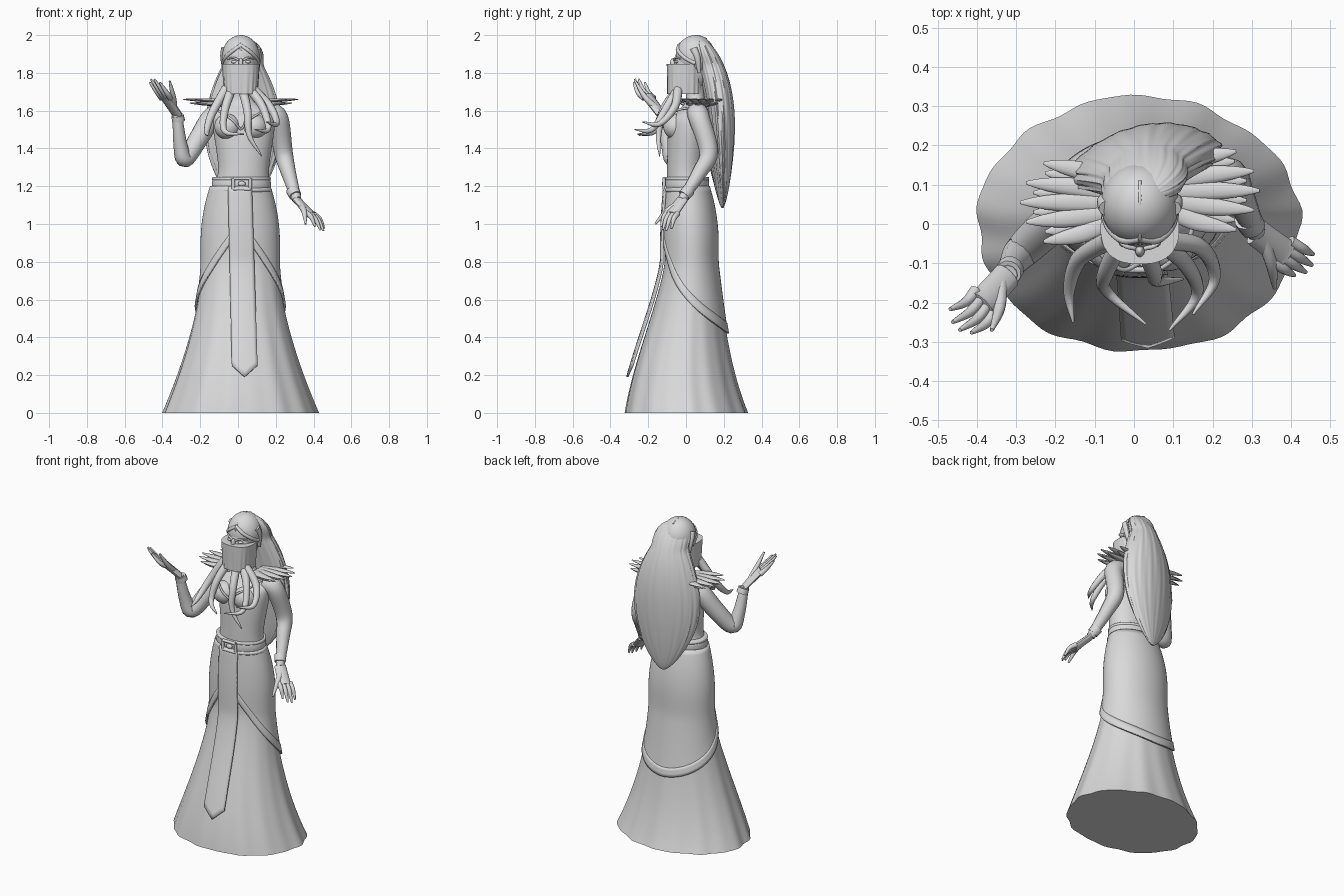
import bpy, bmesh
from math import sin, cos, acos, pi, radians, sqrt
from mathutils import Vector, Matrix

cube = bpy.data.objects.get("Cube")
if cube:
    bpy.data.objects.remove(cube, do_unlink=True)

colour = (.7, .7, .7, 1)
grey = bpy.data.materials.new("stone_grey")
grey.use_nodes = True
grey.diffuse_color = colour
grey.node_tree.nodes["Principled BSDF"].inputs["Base Color"].default_value = colour


def finish(name, bm, thickness=0):
    bmesh.ops.recalc_face_normals(bm, faces=bm.faces)
    mesh = bpy.data.meshes.new(name)
    bm.to_mesh(mesh)
    bm.free()
    mesh.materials.append(grey)
    for polygon in mesh.polygons:
        polygon.use_smooth = True
    mesh.set_sharp_from_angle(angle=radians(45))
    part = bpy.data.objects.new(name, mesh)
    bpy.context.scene.collection.objects.link(part)
    if thickness:
        modifier = part.modifiers.new("thickness", "SOLIDIFY")
        modifier.thickness = thickness
        modifier.offset = 0


def spline(points, steps=6):
    """Smooth curve through points of any dimension."""
    points = [Vector(point) for point in points]
    points = [points[0] * 2 - points[1]] + points + [points[-1] * 2 - points[-2]]
    path = []
    for i in range(1, len(points) - 2):
        before, here, ahead, after = points[i - 1:i + 3]
        for k in range(steps):
            t = k / steps
            slope_in, slope_out = (ahead - before) / 2, (after - here) / 2
            gap = ahead - here
            path.append(here + slope_in * t + (gap * 3 - slope_in * 2 - slope_out) * t ** 2
                        + (slope_in + slope_out - gap * 2) * t ** 3)
    return path + [points[-2]]


def skin(name, rings, closed=True, caps=False, thickness=0):
    bm = bmesh.new()
    rows = [[bm.verts.new(point) for point in ring] for ring in rings]
    count = len(rows[0])
    for lower, upper in zip(rows, rows[1:]):
        for i in range(count if closed else count - 1):
            j = (i + 1) % count
            bm.faces.new((lower[i], lower[j], upper[j], upper[i]))
    if caps:
        bm.faces.new(rows[0])
        bm.faces.new(rows[-1])
    finish(name, bm, thickness)


def circle(count):
    return [2 * pi * k / count for k in range(count)]


def tube(name, points, start, end, side=(.3, 1, .2), flat=1, taper=2):
    """Tapered tube along a smooth path."""
    path = spline(points)
    last = len(path) - 1
    across, rings = Vector(side), []
    for i, centre in enumerate(path):
        along = (path[min(i + 1, last)] - path[max(i - 1, 0)]).normalized()
        across = (across - along * across.dot(along)).normalized()
        normal = along.cross(across) * flat
        radius = start + (end - start) * (i / last) ** taper
        rings.append([centre + (across * cos(a) + normal * sin(a)) * radius for a in circle(12)])
    skin(name, rings, caps=True)


def ball(name, location, size):
    bm = bmesh.new()
    matrix = Matrix.Translation(location) @ Matrix.Diagonal((*size, 1))
    bmesh.ops.create_uvsphere(bm, u_segments=32, v_segments=20, radius=1, matrix=matrix)
    finish(name, bm)


def stack(name, rows, ripple=lambda a, z: 0, bend=lambda x: 0, power=1):
    """Loft of level ovals; rows are z, centre x, centre y, radius x, radius y."""
    def squared(value):
        return abs(value) ** power * (1 if value > 0 else -1)

    rings = []
    for z, centre_x, centre_y, radius_x, radius_y in rows:
        ring = []
        for a in circle(120):
            swell = 1 + ripple(a, z)
            x = radius_x * squared(cos(a)) * swell
            y = radius_y * squared(sin(a)) * swell
            ring.append(Vector((centre_x + x, centre_y + y + bend(x), z)))
        rings.append(ring)
    skin(name, rings, caps=True)


def steps(count):
    return [i / count for i in range(count + 1)]


# Skirt shape: narrow waist, straight hips, flared foot
def section(z):
    flare = max(0, 1 - z / .8) ** 1.6
    waist = max(0, (z - .9) / .3) ** 2
    centre_y = .025 - .11 * flare + .085 * flare ** 2 - .017 * waist
    return z, .012, centre_y, .2 + .21 * flare - .05 * waist, .138 + .187 * flare ** .75 - .03 * waist


def on_skirt(a, z, offset):
    z, centre_x, centre_y, radius_x, radius_y = section(z)
    return Vector((centre_x + (radius_x + offset) * cos(a), centre_y + (radius_y + offset) * sin(a), z))


def folds(a, z):
    depth = max(0, .85 - z)
    return depth * (.012 * sin(11 * a + 1) + .01 * sin(17 * a) + .01 * sin(5 * a))


def hem(a):
    return .42 + .55 * (acos(max(-1, min(1, sin(a)))) / pi) ** 1.7


stack("skirt", [section(1.22 * t) for t in steps(50)], folds)

# Overskirt sweeping from the front down to the back, with a hem band
top = 1.2
skin("overskirt", [[on_skirt(a, top + (hem(a) - top) * t, .006) for a in circle(96)]
                   for t in steps(24)], thickness=.008)
skin("overskirt_hem", [[on_skirt(a, hem(a) + .055 * t, .01) for a in circle(96)]
                       for t in steps(3)], thickness=.008)

# Hanging front sash with a pointed end
rows = []
for t in steps(30):
    row = []
    for s in steps(8):
        x = .01 + .025 * t + (s - .5) * (.125 + .01 * t)
        z = top + (.19 + .06 * abs(2 * s - 1) - top) * t
        z, centre_x, centre_y, radius_x, radius_y = section(z)
        offset = .015 + .012 * t
        row.append(on_skirt(-acos((x - centre_x) / (radius_x + offset)), z, offset))
    rows.append(row)
skin("front_sash", rows, closed=False, thickness=.012)

# Torso and neck
stack("torso", spline([(1.18, .02, .005, .15, .105), (1.3, .03, 0, .135, .1), (1.53, .03, .02, .165, .11),
                       (1.6, .02, .04, .15, .08), (1.66, .02, .05, .06, .05), (1.8, .02, .04, .05, .05)]))

# Belt with raised edges
for height, half, bulge in ((1.21, .03, 0), (1.18, .01, .006), (1.24, .01, 0)):
    stack("belt", [(height + half * cos(pi * t), .018, .006, .149 + bulge + .007 * sin(pi * t),
                    .11 + bulge + .007 * sin(pi * t)) for t in steps(8)])

# Buckle frame and stud
buckle = Vector((.02, -.116, 1.213))
wide, tall = Vector((.045, 0, 0)), Vector((0, 0, .028))
for s in (1, -1):
    tube("buckle_bar", [buckle + s * wide - tall, buckle + s * wide + tall], .009, .009)
    tube("buckle_bar", [buckle + s * tall - wide, buckle + s * tall + wide], .009, .009)
ball("buckle_stud", buckle, (.02, .012, .014))

# Head and cap of parted hair
middle = .015
ball("face", (middle, .03, 1.825), (.084, .095, .13))
ball("nose", (middle, -.068, 1.85), (.012, .016, .03))
ball("hair_cap", (middle, .05, 1.886), (.1, .105, .114))
tube("hair_parting", [(middle, -.05, 1.92), (middle, -.03, 1.956), (middle, .05, 1.996), (middle, .11, 1.98)],
     .005, .004)

# Paired details of the face, hair and bodice
for s in (1, -1):
    def mirrored(x, y, z):
        return Vector((middle + s * x, y, z))

    tube("brow", [mirrored(.012, -.062, 1.868), mirrored(.04, -.054, 1.88), mirrored(.07, -.022, 1.873)],
         .006, .004)
    ball("eye", mirrored(.035, -.048, 1.858), (.018, .012, .008))
    tube("front_lock", [mirrored(0, -.038, 1.945), mirrored(.045, -.04, 1.915), mirrored(.08, -.005, 1.88),
                        mirrored(.092, .05, 1.85)], .01, .012)
    tube("side_braid", [mirrored(.085, .04, 1.93), mirrored(.092, .06, 1.88), mirrored(.085, .07, 1.8)],
         .02, .008)
    ball("bust", mirrored(.07, -.052, 1.515), (.07, .068, .068))
    tube("neckline", [mirrored(0, -.1, 1.5), mirrored(.05, -.115, 1.555), mirrored(.12, -.05, 1.6),
                      mirrored(.14, .04, 1.62)], .006, .006)

# Long hair, rounded over the crown, widest mid-back and ending in a point
hair = []
for t in steps(60):
    t = .005 + .99 * t
    crown = .108 * sqrt(1 - max(0, 1 - t / .12) ** 2) if t < .2 else 0
    hair.append((1.985 - .905 * t, .027, .193 - .125 * (1 - t) ** 4,
                 max(crown, .2 * sin(pi * t ** 1.1) ** .7), .074 * sin(pi * t ** .6) ** .6))
stack("long_hair", hair, lambda a, z: .014 * sin(19 * a + 6 * z) + .01 * sin(31 * a - 4 * z),
      lambda x: .17 * x - .9 * x * x)

# Pleated veil across the lower face
stack("veil", [(1.688 + .16 * t, middle, -.008, .088 + .012 * t, .09 + .004 * t) for t in steps(6)],
      lambda a, z: .12 * sin(18 * a) * (1.87 - z), power=.8)

# Tentacles curling out below the veil: bend, low point and tip
for bend, low, tip in (
        ((-.14, -.09, 1.58), (-.165, -.17, 1.49), (-.155, -.25, 1.47)),
        ((-.07, -.12, 1.6), (-.07, -.17, 1.49), (.03, -.255, 1.475)),
        ((.05, -.12, 1.6), (.06, -.145, 1.47), (.125, -.14, 1.36)),
        ((.13, -.1, 1.62), (.16, -.18, 1.5), (.09, -.27, 1.5)),
        ((.17, -.06, 1.62), (.205, -.14, 1.53), (.15, -.23, 1.54))):
    tube("tentacle", [(bend[0] * .45, -.04, 1.72), bend, low, tip], .024, .003)

# Shoulder feathers fanned in two layers
for s, centre_y in ((1, .085), (-1, .055)):
    for layer in (0, 1):
        for i in range(5 - layer):
            fan = (i + layer / 2) / 2 - 1
            reach = .305 - .06 * fan ** 2 - .03 * layer
            drop = Vector((middle, centre_y, -.02 * layer))
            tube("shoulder_feather", [drop + Vector((s * .08, .05 * fan, 1.65)),
                                      drop + Vector((s * reach * .6, .08 * fan, 1.655)),
                                      drop + Vector((s * reach, .1 * fan, 1.66))],
                 .024, .004, side=(0, 1, 0), flat=.45, taper=4)

# Arms
tube("left_arm", [(.15, .06, 1.59), (.21, .07, 1.56), (.24, .12, 1.38), (.268, .07, 1.27), (.31, -.02, 1.13)],
     .058, .025)
tube("right_arm", [(-.08, .06, 1.58), (-.14, .05, 1.56), (-.21, 0, 1.45), (-.28, -.065, 1.345),
                   (-.305, -.095, 1.42), (-.322, -.13, 1.58)], .058, .025)


# Hands: flat palm, bracelet, four fanned fingers and a thumb
def hand(name, wrist, knuckle, tip, spread, thumb, lift):
    wrist, knuckle, tip, spread, thumb, lift = map(Vector, (wrist, knuckle, tip, spread, thumb, lift))
    palm = knuckle - wrist
    across = spread.normalized()
    tube(name + "_palm", [wrist, wrist + palm / 2, knuckle, knuckle + palm * .15], .036, .041,
         side=across, flat=.5)
    for i in range(4):
        place = i - 1.5
        base = knuckle + across * place * .023
        end = tip + spread * place + palm * (.1 - .1 * place ** 2)
        tube(name + "_finger", [base, base.lerp(end, .5) + lift, end], .015, .005)
    root = wrist + palm * .3
    tube(name + "_thumb", [root, root.lerp(thumb, .5) + lift, thumb], .018, .005)


hand("right_hand", (-.322, -.13, 1.58), (-.38, -.195, 1.665), (-.448, -.255, 1.76), (.018, -.02, 0),
     (-.362, -.27, 1.758), (.008, -.005, -.012))
hand("left_hand", (.31, -.02, 1.13), (.375, -.07, 1.06), (.44, -.11, .972), (.016, .018, -.004),
     (.358, -.163, 1), (.006, -.004, .012))
for name, start, end in (("left_bracelet", (.288, .015, 1.18), (.303, -.01, 1.15)),
                         ("right_bracelet", (-.315, -.115, 1.545), (-.32, -.125, 1.575))):
    tube(name, [start, end], .035, .033)
